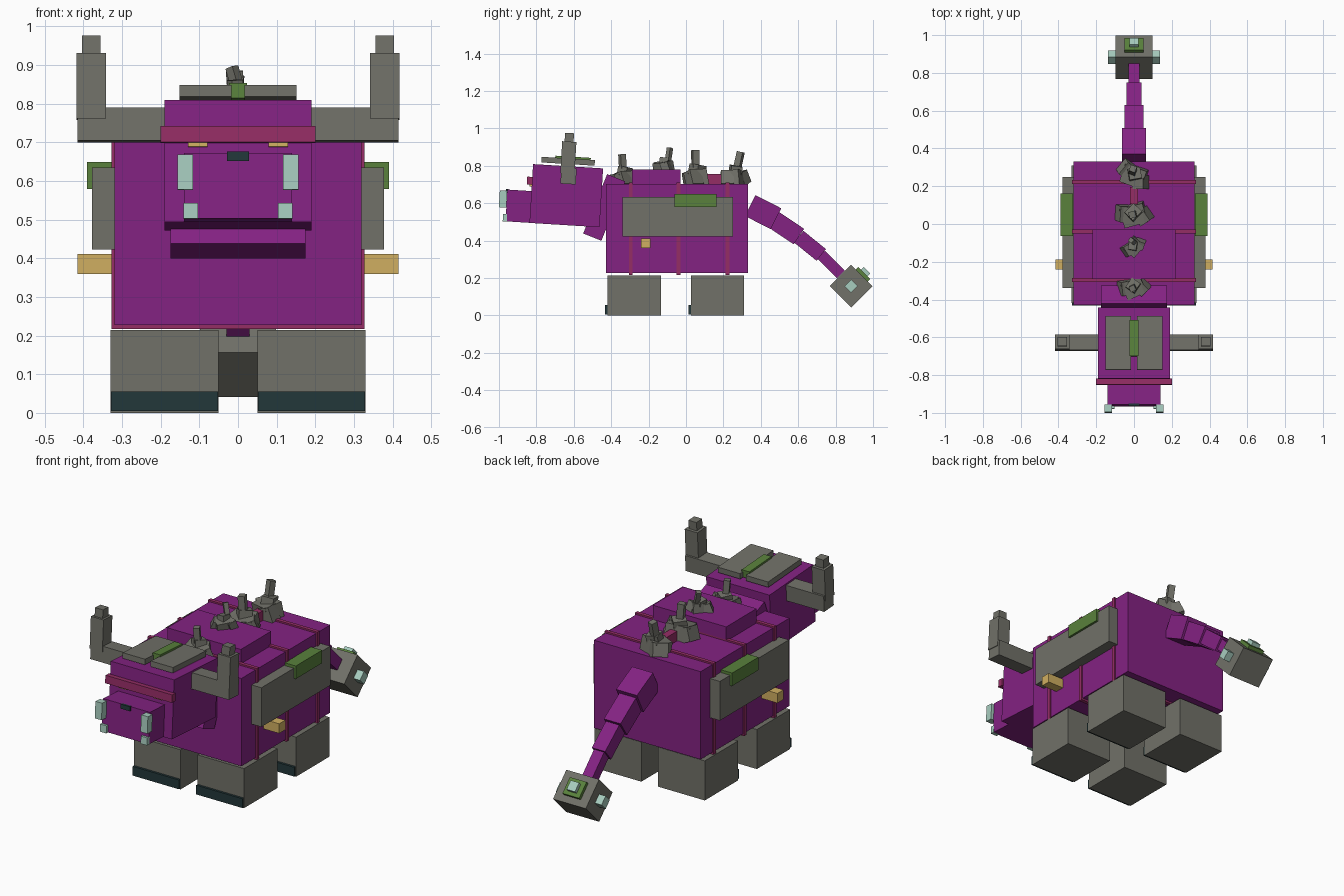
import bpy, bmesh, math
from mathutils import Matrix, Vector, Euler

cube = bpy.data.objects.get("Cube")
if cube:
    bpy.data.objects.remove(cube, do_unlink=True)


def material(name, rgb):
    m = bpy.data.materials.new(name)
    m.use_nodes = True
    m.diffuse_color = (*rgb, 1)
    bsdf = next(n for n in m.node_tree.nodes if n.type == 'BSDF_PRINCIPLED')
    bsdf.inputs["Base Color"].default_value = (*rgb, 1)
    return m


PURPLE = material("purple hide", (0.23, 0.016, 0.225))
GRAY = material("stone gray", (0.165, 0.165, 0.14))
PINK = material("dark pink", (0.30, 0.026, 0.13))
GREEN = material("moss green", (0.10, 0.22, 0.045))
YELLOW = material("ochre yellow", (0.63, 0.43, 0.12))
PALE = material("pale crystal", (0.39, 0.61, 0.52))
TEAL = material("dark teal", (0.016, 0.038, 0.042))


def boxes(name, mat, parts):
    """One object from boxes given as (centre, size, rotation in degrees)."""
    bm = bmesh.new()
    for centre, size, rot in parts:
        turn = Euler([math.radians(a) for a in rot]).to_matrix().to_4x4()
        bmesh.ops.create_cube(bm, size=1, matrix=Matrix.Translation(centre) @ turn
                              @ Matrix.Diagonal((*size, 1)))
    mesh = bpy.data.meshes.new(name)
    bm.to_mesh(mesh)
    bm.free()
    mesh.materials.append(mat)
    obj = bpy.data.objects.new(name, mesh)
    bpy.context.collection.objects.link(obj)
    return obj


def box(name, mat, centre, size, tilt=0):
    return boxes(name, mat, [(centre, size, (tilt, 0, 0))])


def pair(name, mat, centre, size, tilt=0):
    x, y, z = centre
    for side, s in (("left", 1), ("right", -1)):
        box(f"{side}_{name}", mat, (s * x, y, z), size, tilt)


# Body, hump and bands
box("body", PURPLE, (0, -0.048, 0.465), (0.64, 0.76, 0.475))
box("back_hump", PURPLE, (0, -0.16, 0.735), (0.44, 0.26, 0.09))
for i, y in enumerate((-0.296, -0.04, 0.222)):
    box(f"body_band_{i + 1}", PINK, (0, y, 0.464), (0.654, 0.02, 0.494))
box("spine_strip", PINK, (0, 0.15, 0.725), (0.04, 0.09, 0.06))

# Legs and toes
for end, y in (("front", -0.277), ("back", 0.168)):
    pair(f"{end}_leg", GRAY, (0.19, y, 0.107), (0.28, 0.285, 0.214))
    pair(f"{end}_toe", TEAL, (0.19, y - 0.148, 0.03), (0.276, 0.014, 0.05))

# Flank armour
pair("flank_plate", GRAY, (0.347, -0.045, 0.528), (0.062, 0.59, 0.212))
pair("flank_crest", GREEN, (0.357, 0.05, 0.614), (0.066, 0.225, 0.07))
pair("flank_spike", YELLOW, (0.368, -0.215, 0.385), (0.095, 0.052, 0.052))

# Neck, head and snout, tilted slightly upward
HEAD = -3.5
box("neck", PURPLE, (0, -0.437, 0.577), (0.35, 0.105, 0.342), -22)
box("head", PURPLE, (0, -0.64, 0.64), (0.38, 0.375, 0.315), HEAD)
box("snout", PURPLE, (0, -0.885, 0.583), (0.28, 0.15, 0.17), HEAD)
box("nose", TEAL, (0, -0.957, 0.663), (0.056, 0.014, 0.024), HEAD)
box("brow", PINK, (0, -0.835, 0.72), (0.40, 0.03, 0.042), HEAD)
pair("eye", YELLOW, (0.104, -0.829, 0.698), (0.05, 0.014, 0.02), HEAD)
pair("tusk", PALE, (0.137, -0.978, 0.622), (0.04, 0.04, 0.09), HEAD)
pair("lower_tusk", PALE, (0.122, -0.968, 0.522), (0.038, 0.022, 0.04), HEAD)

# Crown plates
pair("crown_plate", GRAY, (0.084, -0.63, 0.824), (0.134, 0.285, 0.03), HEAD)
box("crown_ridge", GREEN, (0, -0.605, 0.828), (0.046, 0.19, 0.04), HEAD)

# Horns
pair("horn_base", GRAY, (0.30, -0.628, 0.745), (0.23, 0.082, 0.086), HEAD)
pair("horn_shaft", GRAY, (0.38, -0.629, 0.844), (0.076, 0.076, 0.17), HEAD)
pair("horn_tip", GRAY, (0.38, -0.624, 0.95), (0.048, 0.048, 0.05), HEAD)

# Rock clusters along the back: y, base height, scale, turn, lean
clusters = ((-0.335, 0.70, 0.92, 25, 2), (-0.12, 0.77, 0.72, 50, -18),
            (0.05, 0.70, 1.05, 15, 0), (0.255, 0.70, 1.0, -20, -12))
for i, (y0, z0, s, turn, lean) in enumerate(clusters):
    spin = Matrix.Rotation(math.radians(turn), 3, 'Z')
    parts = []
    for (x, y, z), size, rot in (
            ((0, 0, 0.03), (0.12, 0.10, 0.08), (8, -6, 0)),
            ((0.045, -0.02, 0.03), (0.06, 0.07, 0.08), (0, -22, 20)),
            ((-0.05, 0.02, 0.03), (0.06, 0.08, 0.07), (10, 22, -15)),
            ((0, 0.01, 0.075), (0.065, 0.06, 0.05), (-8, 5, 30))):
        at = spin @ Vector((x, y, z)) * s + Vector((0, y0, z0))
        parts.append((at, [v * s for v in size], (rot[0], rot[1], rot[2] + turn)))
    # Narrow leaning tip
    drift = -math.sin(math.radians(lean)) * 0.13 * s
    parts.append(((-0.006, y0 + drift, z0 + 0.125 * s),
                  (0.034 * s, 0.034 * s, 0.10 * s), (lean, -4, turn)))
    boxes(f"rock_cluster_{i + 1}", GRAY, parts)

# Tapering tail
for i, (y, z, length, width, tilt) in enumerate((
        (0.412, 0.552, 0.155, 0.125, -27), (0.537, 0.466, 0.16, 0.10, -34),
        (0.663, 0.372, 0.155, 0.08, -39), (0.775, 0.272, 0.15, 0.06, -45))):
    box(f"tail_segment_{i + 1}", PURPLE, (0, y, z), (width, length, width), tilt)

# Tail club with studs
box("tail_club", GRAY, (0, 0.883, 0.156), (0.196, 0.162, 0.162), 45)
pair("club_stud", PALE, (0.115, 0.883, 0.156), (0.044, 0.05, 0.05), 45)
box("club_pad", GREEN, (0, 0.943, 0.216), (0.10, 0.09, 0.03), -45)
box("club_pad_stud", PALE, (0, 0.952, 0.225), (0.05, 0.05, 0.046), -45)
